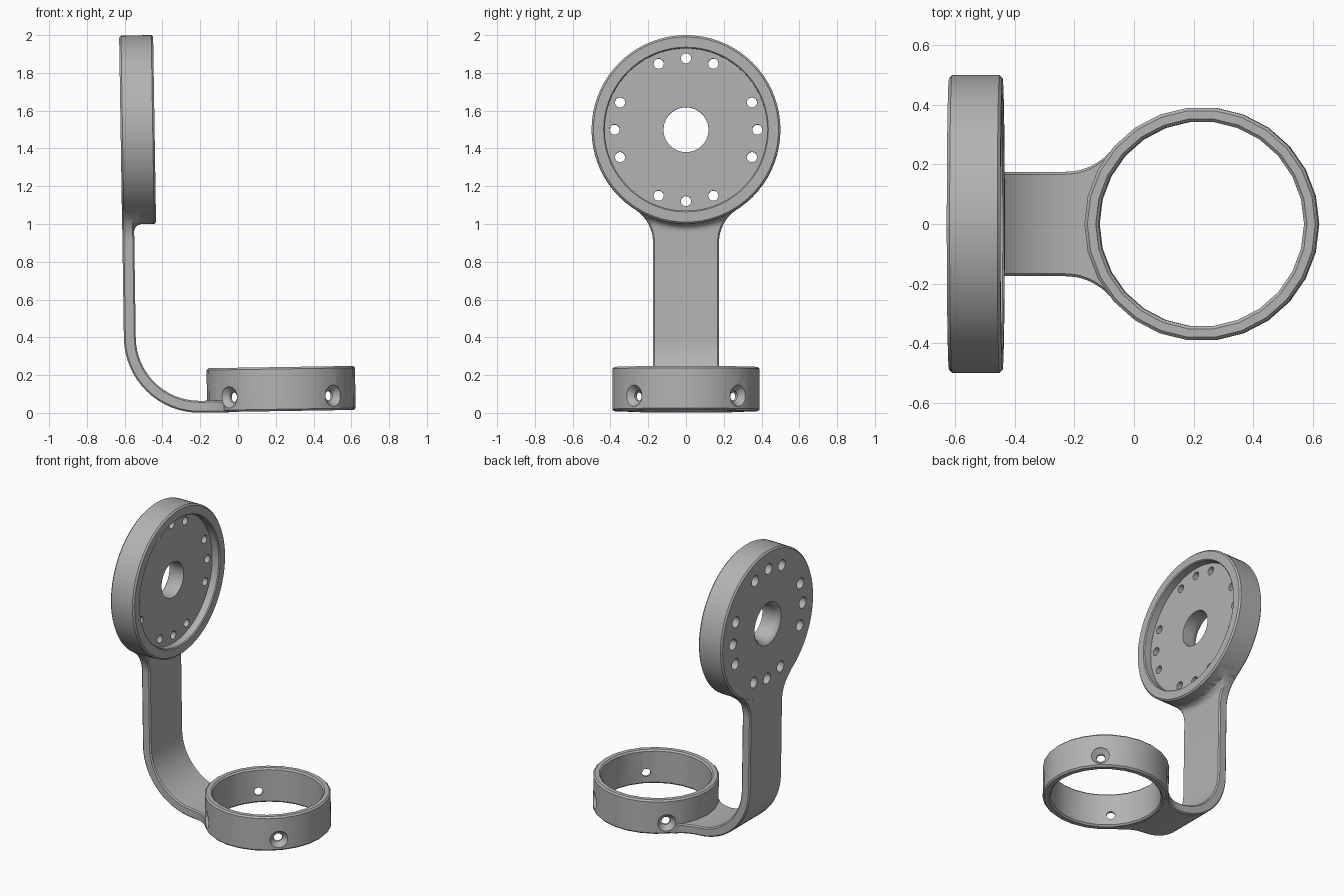
import bpy, bmesh, math
from mathutils import Matrix, Vector

if "Cube" in bpy.data.objects:
    bpy.data.objects.remove(bpy.data.objects["Cube"])

DISC_Z, DISC_R, BACK = 1.507, 0.5, -0.598
RING_X, RING_R, BASE = 0.23, 0.393, 0.004
HALF, THICK, BEND, CH = 0.175, 0.063, 0.4, 0.008

metal = bpy.data.materials.new("grey metal")
metal.diffuse_color = (0.45, 0.45, 0.45, 1)
metal.use_nodes = True
metal.node_tree.nodes["Principled BSDF"].inputs["Base Color"].default_value = metal.diffuse_color


def skin(bm, loops, wrap=False):
    """Join equal loops of points with quads; cap the ends unless wrapped."""
    rows = [[bm.verts.new(p) for p in loop] for loop in loops]
    n = len(rows[0])
    for i in range(len(rows) if wrap else len(rows) - 1):
        a, b = rows[i], rows[(i + 1) % len(rows)]
        for j in range(n):
            k = (j + 1) % n
            bm.faces.new((a[j], a[k], b[k], b[j]))
    if not wrap:
        bm.faces.new(rows[0][::-1])
        bm.faces.new(rows[-1])


def lathe(bm, profile, n, mat, wrap=False):
    """Turn (radius, height) points around the local z axis."""
    skin(bm, [[mat @ Vector((r * math.cos(2 * math.pi * i / n),
                             r * math.sin(2 * math.pi * i / n), h))
               for i in range(n)] for r, h in profile], wrap)


def finish(name, bm):
    bmesh.ops.recalc_face_normals(bm, faces=bm.faces)
    me = bpy.data.meshes.new(name)
    bm.to_mesh(me)
    bm.free()
    me.materials.append(metal)
    ob = bpy.data.objects.new(name, me)
    bpy.context.collection.objects.link(ob)
    return ob


def combine(ob, other, op):
    bpy.context.view_layer.objects.active = ob
    mod = ob.modifiers.new(op, "BOOLEAN")
    mod.operation, mod.solver, mod.object = op, "EXACT", other
    bpy.ops.object.modifier_apply(modifier=mod.name)
    bpy.data.objects.remove(other)


def flare(d, R, rf=0.205):
    """Half width of the strap at distance d from the centre of a round part."""
    start = math.sqrt((R + rf) ** 2 - (HALF + rf) ** 2)
    end = start * R / (R + rf)
    d = max(d, end)
    return HALF if d >= start else HALF + rf - math.sqrt(rf ** 2 - (start - d) ** 2)


# Round mounting disc with recess and flared centre hole
to_x = Matrix.Rotation(math.pi / 2, 4, "Y")
disc_mat = Matrix.Translation((BACK, 0, DISC_Z)) @ to_x
bm = bmesh.new()
lathe(bm, [(0.119, 0.125), (0.119, 0.05), (0.123, 0.028), (0.132, 0.01), (0.145, 0),
           (0.49, 0), (0.5, 0.01), (0.5, 0.17), (0.49, 0.18), (0.436, 0.18),
           (0.43, 0.174), (0.43, 0.125)], 72, disc_mat, True)
bracket = finish("bracket", bm)

# Clamp ring
bm = bmesh.new()
lathe(bm, [(0.345, 0.012), (0.355, 0.002), (0.383, 0.002), (RING_R, 0.012),
           (RING_R, 0.225), (0.383, 0.235), (0.355, 0.235), (0.345, 0.225)],
      26, Matrix.Translation((RING_X, 0, BASE)), True)
clamp_ring = finish("clamp_ring", bm)

# Bent strap: path of (outer point, inward normal), from disc to ring
path = [((BACK + 0.0005, 1.085 - 0.0085 * i), (1, 0)) for i in range(23)]
cx, cz = BACK + BEND, BASE + BEND
for i in range(17):
    a = math.pi / 2 * i / 16
    n = (math.cos(a), math.sin(a))
    path.append(((cx - BEND * n[0], cz - BEND * n[1]), n))
path += [((cx + 0.0125 * i, BASE), (0, 1)) for i in range(1, 13)]

loops = []
for (x, z), (nx, nz) in path:
    if z > 0.7:
        w = flare(DISC_Z - z, DISC_R)
    else:
        w = flare(RING_X - x, RING_R) if x > -0.35 else HALF

    def thick(y):
        # fillet that follows the underside of the disc
        g = DISC_R + 0.04 - math.hypot(y, z - DISC_Z)
        if z < 0.7 or g <= 0:
            return THICK
        g = min(g, 0.04)
        return THICK + 0.04 - math.sqrt(0.0016 - g * g)

    ins = w - CH
    sec = [(ins * (i / 6 - 1), thick(ins * (i / 6 - 1))) for i in range(13)]
    edge = thick(w) - CH
    sec += [(w, edge), (w, CH), (ins, 0), (-ins, 0), (-w, CH), (-w, edge)]
    loops.append([(x + nx * t, y, z + nz * t) for y, t in sec])
bm = bmesh.new()
skin(bm, loops)
strap = finish("strap", bm)

# Keep the strap out of the ring opening
bm = bmesh.new()
lathe(bm, [(0.365, -0.2), (0.365, 0.5)], 52, Matrix.Translation((RING_X, 0, 0)))
combine(strap, finish("ring_core_cutter", bm), "DIFFERENCE")

combine(bracket, strap, "UNION")
combine(bracket, clamp_ring, "UNION")

# Screw holes: counterbored in the disc, countersunk in the ring
bm = bmesh.new()
for quarter in range(4):
    for off in (-22.5, 0, 22.5):
        a = math.radians(90 * quarter + off)
        move = Matrix.Translation((0.378 * math.cos(a), 0.378 * math.sin(a), 0))
        lathe(bm, [(0.037, -0.03), (0.037, 0.06), (0.027, 0.06), (0.027, 0.16)],
              20, disc_mat @ move)
    turn = Matrix.Rotation(math.radians(45 + 90 * quarter), 4, "Z")
    lathe(bm, [(0.027, 0.3), (0.027, 0.358), (0.057, 0.388), (0.057, 0.45)], 24,
          Matrix.Translation((RING_X, 0, 0.083)) @ turn @ to_x)
combine(bracket, finish("hole_cutter", bm), "DIFFERENCE")

# Slight lean of the whole bracket, then smooth shading with sharp edges
bracket.data.transform(Matrix.Rotation(math.radians(-0.9), 4, "Y"))
bpy.context.view_layer.objects.active = bracket
bracket.select_set(True)
bpy.ops.object.shade_smooth_by_angle(angle=math.radians(30))
